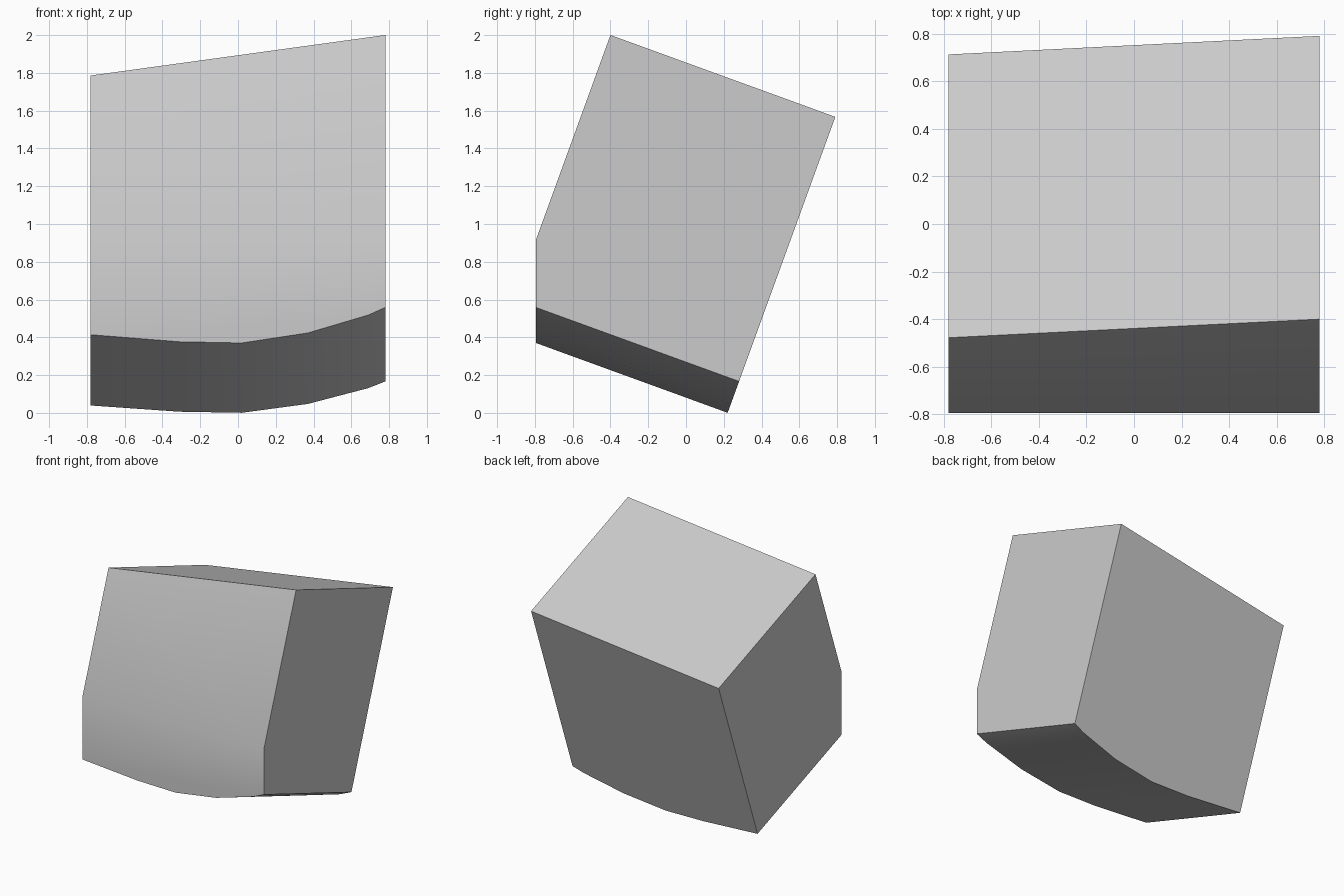
import bpy, bmesh
from math import radians
from mathutils import Matrix, Vector

default = bpy.data.objects.get("Cube")
if default:
    bpy.data.objects.remove(default, do_unlink=True)

# One plain grey for the whole block
grey = bpy.data.materials.new("light_grey")
grey.use_nodes = True
colour = (0.6, 0.6, 0.6, 1)
grey.diffuse_color = colour
grey.node_tree.nodes["Principled BSDF"].inputs["Base Color"].default_value = colour

# Cross-section of the block: slanted top, gently curved bottom
HALF = 0.78
FRONT, BACK = -1.06, 0.207
profile = [(-HALF, 1.515), (-HALF, 0.117), (-0.31, 0.082), (0.02, 0.076),
           (0.37, 0.126), (0.69, 0.215), (HALF, 0.253), (HALF, 1.743)]

bm = bmesh.new()
section = bm.faces.new([bm.verts.new((x, FRONT, z)) for x, z in profile])
extruded = bmesh.ops.extrude_face_region(bm, geom=[section])["geom"]
bmesh.ops.translate(bm, vec=(0, BACK - FRONT, 0),
                    verts=[v for v in extruded if isinstance(v, bmesh.types.BMVert)])

# Tip the block forward, then slice its lower front upright
bmesh.ops.rotate(bm, verts=bm.verts, cent=(0, 0, 0), matrix=Matrix.Rotation(radians(-20), 3, 'X'))
cut = bmesh.ops.bisect_plane(bm, geom=bm.verts[:] + bm.edges[:] + bm.faces[:],
                             plane_co=Vector((0, -0.795, 0)), plane_no=Vector((0, -1, 0)),
                             clear_outer=True)
rim = [e for e in cut["geom_cut"] if isinstance(e, bmesh.types.BMEdge)]
bmesh.ops.contextual_create(bm, geom=rim)
bmesh.ops.recalc_face_normals(bm, faces=bm.faces)

mesh = bpy.data.meshes.new("tilted_block")
bm.to_mesh(mesh)
bm.free()
mesh.materials.append(grey)
block = bpy.data.objects.new("tilted_block", mesh)
bpy.context.collection.objects.link(block)

# Soft shading across the front fold and the curved bottom
bpy.context.view_layer.objects.active = block
block.select_set(True)
bpy.ops.object.shade_smooth_by_angle(angle=radians(30))
